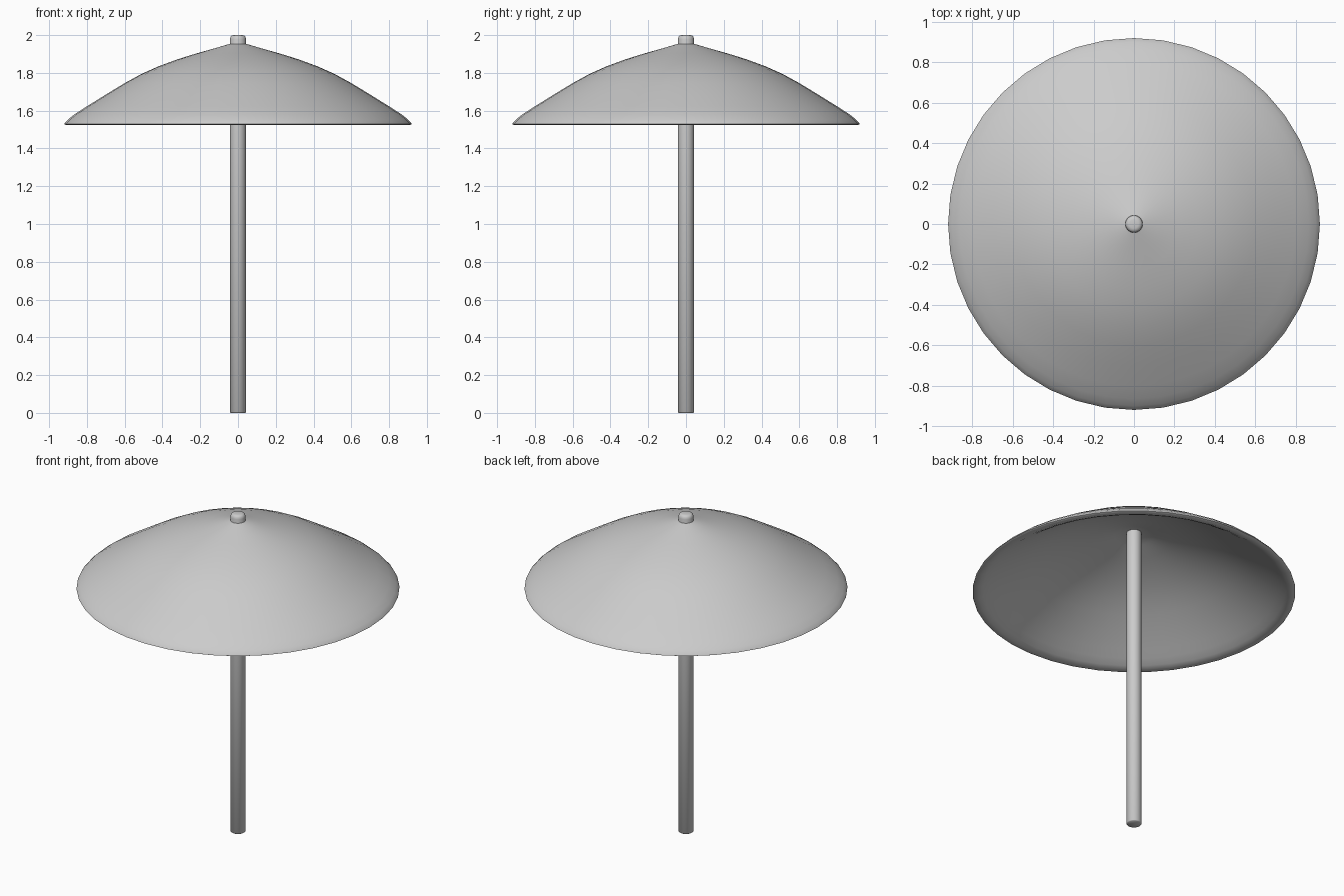
import bpy, bmesh, math

if "Cube" in bpy.data.objects:
    bpy.data.objects.remove(bpy.data.objects["Cube"])


def lathe(name, profile, sides, angle):
    """Spin an (r, z) profile around z; points with r = 0 become poles."""
    bm = bmesh.new()
    rings = []
    for r, z in profile:
        if r == 0:
            rings.append([bm.verts.new((0, 0, z))] * sides)
        else:
            rings.append([bm.verts.new((r * math.cos(2 * math.pi * i / sides),
                                        r * math.sin(2 * math.pi * i / sides), z))
                          for i in range(sides)])
    for a, b in zip(rings, rings[1:]):
        for i in range(sides):
            j = (i + 1) % sides
            quad = list(dict.fromkeys((a[i], a[j], b[j], b[i])))
            bm.faces.new(quad)
    bmesh.ops.recalc_face_normals(bm, faces=bm.faces)
    mesh = bpy.data.meshes.new(name)
    bm.to_mesh(mesh)
    bm.free()
    obj = bpy.data.objects.new(name, mesh)
    bpy.context.collection.objects.link(obj)
    bpy.ops.object.select_all(action='DESELECT')
    obj.select_set(True)
    bpy.context.view_layer.objects.active = obj
    bpy.ops.object.shade_smooth_by_angle(angle=math.radians(angle))
    return obj


# canopy: thin shell, outer skin, rounded rim, then inner skin
outer = [(0, 1.965), (0.04, 1.955), (0.12, 1.931), (0.22, 1.903), (0.32, 1.872),
         (0.42, 1.835), (0.51, 1.795), (0.60, 1.746), (0.70, 1.685),
         (0.80, 1.623), (0.865, 1.581), (0.90, 1.553)]
rim = [(0.917, 1.535), (0.92, 1.529), (0.912, 1.525), (0.885, 1.526), (0.86, 1.537)]
inner = [(0.82, 1.562), (0.77, 1.596), (0.68, 1.653), (0.585, 1.71), (0.50, 1.756),
         (0.41, 1.797), (0.31, 1.835), (0.21, 1.866), (0.11, 1.893), (0, 1.925)]
lathe("canopy", outer + rim + inner, 40, 60)

# pole with rounded tip poking through the canopy
lathe("pole", [(0, 0), (0.039, 0), (0.043, 0.004), (0.043, 1.978), (0.040, 1.990),
               (0.033, 1.997), (0.022, 2.0), (0, 2.0)], 24, 50)
